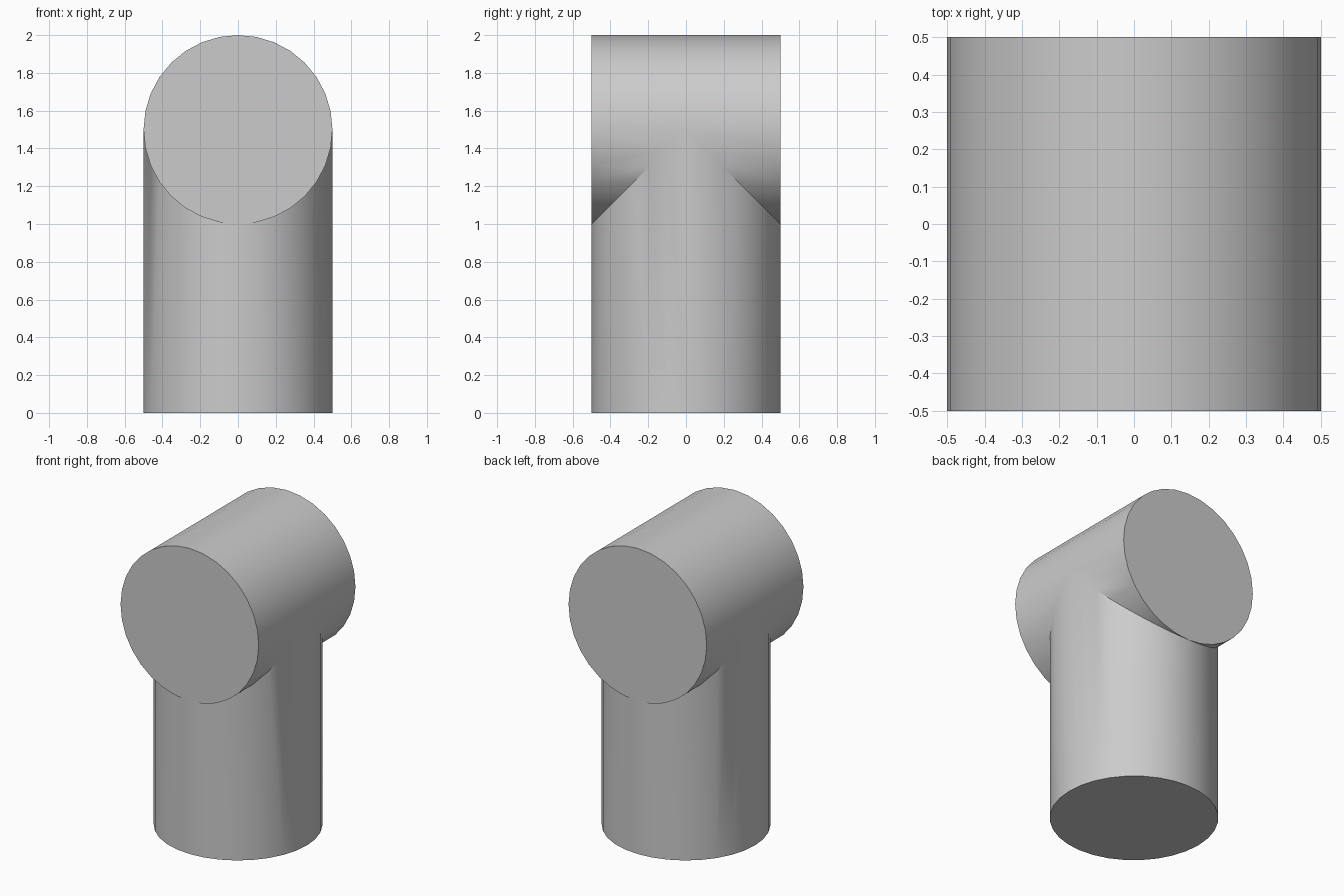
import bpy
import math

default_cube = bpy.data.objects.get("Cube")
if default_cube:
    bpy.data.objects.remove(default_cube, do_unlink=True)

# Plain grey surface
grey = bpy.data.materials.new("light_grey")
grey.use_nodes = True
colour = (0.6, 0.6, 0.6, 1)
grey.diffuse_color = colour
grey.node_tree.nodes["Principled BSDF"].inputs["Base Color"].default_value = colour


def cylinder(name, depth, location, rotation=(0, 0, 0)):
    bpy.ops.mesh.primitive_cylinder_add(
        vertices=32, radius=0.5, depth=depth, location=location, rotation=rotation)
    obj = bpy.context.object
    obj.name = name
    obj.data.materials.append(grey)
    return obj


# Upright post and the cross barrel that is fused onto its top
barrel = cylinder("cross_barrel", 1, (0, 0, 1.5), (math.pi / 2, 0, 0))
post = cylinder("tee_post", 1.5, (0, 0, 0.75))

union = post.modifiers.new("fuse_barrel", 'BOOLEAN')
union.operation = 'UNION'
union.solver = 'EXACT'
union.object = barrel
bpy.context.view_layer.objects.active = post
bpy.ops.object.modifier_apply(modifier=union.name)
bpy.data.objects.remove(barrel, do_unlink=True)

# Smooth round sides, crisp rims and creases
bpy.ops.object.select_all(action='DESELECT')
post.select_set(True)
bpy.context.view_layer.objects.active = post
bpy.ops.object.shade_smooth_by_angle(angle=math.radians(30))
